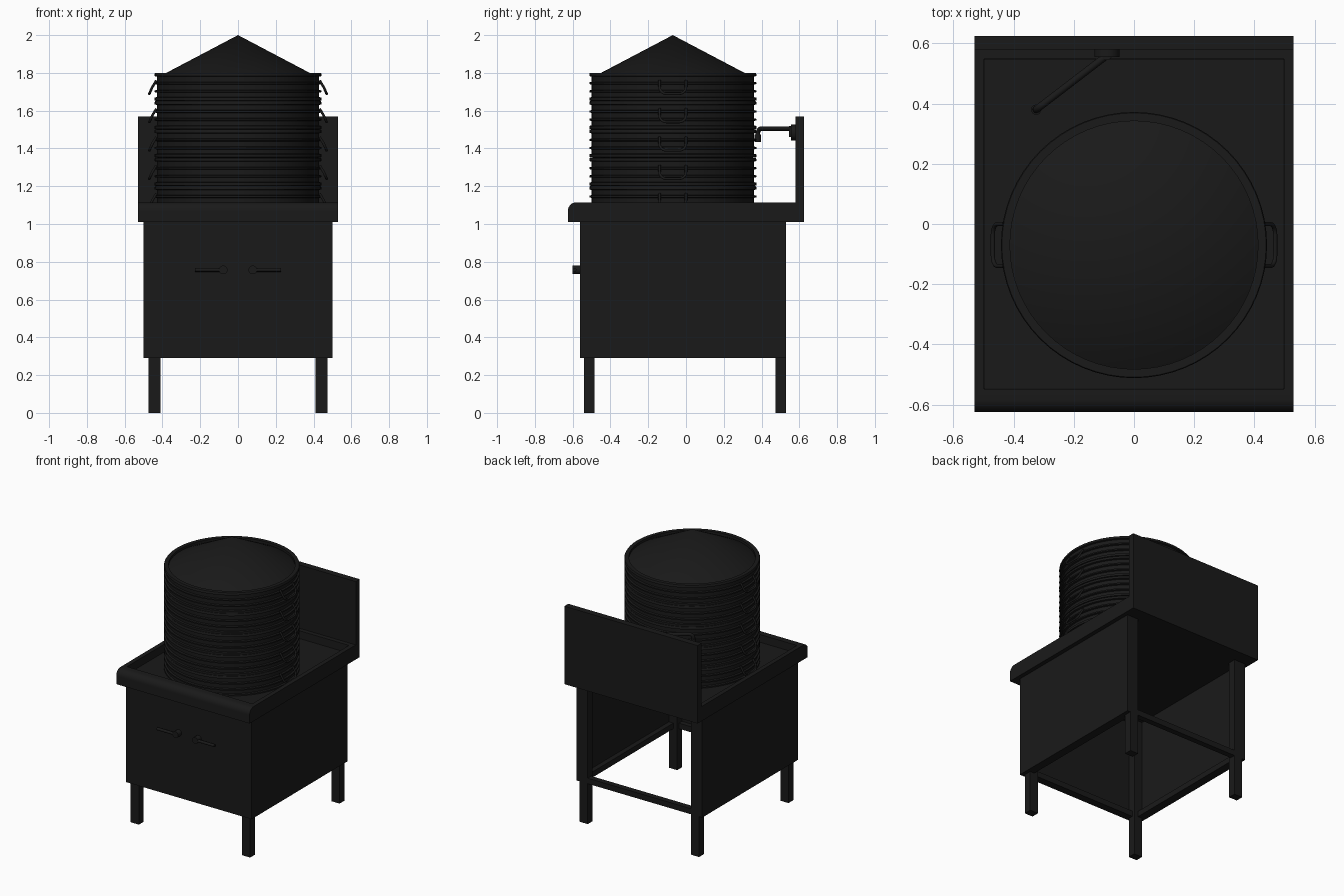
import bpy, bmesh, math
from mathutils import Vector, Matrix

if "Cube" in bpy.data.objects:
    bpy.data.objects.remove(bpy.data.objects["Cube"])

dark = bpy.data.materials.new("dark_steel")
dark.diffuse_color = (0.01, 0.01, 0.01, 1)
dark.use_nodes = True
dark.node_tree.nodes["Principled BSDF"].inputs["Base Color"].default_value = dark.diffuse_color


def finish(name, bm, smooth=False):
    bmesh.ops.recalc_face_normals(bm, faces=bm.faces[:])
    me = bpy.data.meshes.new(name)
    bm.to_mesh(me)
    bm.free()
    ob = bpy.data.objects.new(name, me)
    bpy.context.collection.objects.link(ob)
    me.materials.append(dark)
    if smooth:
        bpy.ops.object.select_all(action='DESELECT')
        ob.select_set(True)
        bpy.context.view_layer.objects.active = ob
        bpy.ops.object.shade_smooth_by_angle(angle=math.radians(35))
    return ob


def box(name, x0, x1, y0, y1, z0, z1):
    bm = bmesh.new()
    m = Matrix.Translation(((x0 + x1) / 2, (y0 + y1) / 2, (z0 + z1) / 2))
    bmesh.ops.create_cube(bm, size=1, matrix=m @ Matrix.Diagonal((x1 - x0, y1 - y0, z1 - z0, 1)))
    return finish(name, bm)


def lathe(name, profile, loc, closed=False, n=64):
    bm = bmesh.new()
    vs = [bm.verts.new((r, 0, z)) for r, z in profile]
    pairs = list(zip(vs, vs[1:])) + ([(vs[-1], vs[0])] if closed else [])
    es = [bm.edges.new(p) for p in pairs]
    bmesh.ops.spin(bm, geom=vs + es, cent=(0, 0, 0), axis=(0, 0, 1), angle=2 * math.pi, steps=n)
    bmesh.ops.remove_doubles(bm, verts=bm.verts[:], dist=1e-4)
    bmesh.ops.translate(bm, verts=bm.verts[:], vec=loc)
    return finish(name, bm, True)


def rod(name, a, b, r, n=16):
    a, b = Vector(a), Vector(b)
    d = b - a
    bm = bmesh.new()
    m = Matrix.Translation((a + b) / 2) @ d.to_track_quat('Z', 'Y').to_matrix().to_4x4()
    bmesh.ops.create_cone(bm, cap_ends=True, segments=n, radius1=r, radius2=r, depth=d.length, matrix=m)
    return finish(name, bm, True)


def tube(name, pts, r):
    cu = bpy.data.curves.new(name, 'CURVE')
    cu.dimensions = '3D'
    cu.bevel_depth = r
    cu.bevel_resolution = 3
    cu.use_fill_caps = True
    cu.materials.append(dark)
    sp = cu.splines.new('POLY')
    sp.points.add(len(pts) - 1)
    for p, c in zip(sp.points, pts):
        p.co = (*c, 1)
    sp.use_smooth = True
    ob = bpy.data.objects.new(name, cu)
    bpy.context.collection.objects.link(ob)


# worktop: bullnose front and backsplash in one profile, with a sunken tray
prof = [(-0.625, 1.01), (0.625, 1.01), (0.625, 1.57), (0.58, 1.57), (0.58, 1.115)]
prof += [(-0.58 - 0.045 * math.sin(a), 1.07 + 0.045 * math.cos(a))
         for a in [math.pi / 2 * i / 8 for i in range(9)]]
bm = bmesh.new()
f = bm.faces.new([bm.verts.new((-0.53, y, z)) for y, z in prof])
ex = bmesh.ops.extrude_face_region(bm, geom=[f])
bmesh.ops.translate(bm, vec=(1.06, 0, 0), verts=[v for v in ex['geom'] if isinstance(v, bmesh.types.BMVert)])
bmesh.ops.recalc_face_normals(bm, faces=bm.faces[:])
top = [f for f in bm.faces if f.normal.z > 0.99 and f.calc_area() > 0.5]
bmesh.ops.inset_individual(bm, faces=top, thickness=0.045)
bmesh.ops.inset_individual(bm, faces=top, thickness=0.002, depth=-0.055)
finish("worktop", bm, True)

# cabinet panels, open at the back and underneath
box("front_panel", -0.5, 0.5, -0.56, -0.54, 0.29, 1.01)
for s, side in ((-1, "left"), (1, "right")):
    xs = sorted((s * 0.5, s * 0.475))
    box(side + "_panel", *xs, -0.54, 0.53, 0.29, 1.01)
    xs = sorted((s * 0.475, s * 0.41))
    box(side + "_front_leg", *xs, -0.54, -0.485, 0, 1.01)
    box(side + "_back_leg", *xs, 0.475, 0.53, 0, 1.01)
    xs = sorted((s * 0.475, s * 0.44))
    box(side + "_rail", *xs, -0.485, 0.475, 0.29, 0.33)
    # lever handles on the front
    rod(side + "_handle_knob", (s * 0.078, -0.56, 0.757), (s * 0.078, -0.6, 0.757), 0.023, 24)
    rod(side + "_handle_lever", (s * 0.078, -0.59, 0.757), (s * 0.228, -0.59, 0.757), 0.01)
box("back_rail", -0.41, 0.41, 0.49, 0.53, 0.29, 0.33)
box("front_rail", -0.41, 0.41, -0.54, -0.505, 0.29, 0.33)

# stacked steamer tiers with raised bands and drooping side handles
CY = -0.07
wall, band = 0.43, 0.442
for i in range(5):
    z = 1.05 + 0.15 * i
    pr = [(0.412, 0.0)]
    for a, b in ((0.001, 0.022), (0.045, 0.06), (0.088, 0.103), (0.13, 0.148)):
        pr += [(wall, a), (band, a + 0.003), (band, b - 0.003), (wall, b)]
    pr[-1] = (band - 0.003, 0.15)
    pr += [(0.412, 0.15)]
    lathe(f"steamer_tier_{i + 1}", pr, (0, CY, z), closed=True)
    arc = [(-0.07, 0), (-0.07, 0.45)]
    arc += [(-0.035 - 0.035 * math.cos(t), 0.5 + 0.5 * math.sin(t))
            for t in [math.pi / 2 * k / 6 for k in range(1, 7)]]
    arc += [(-y, t) for y, t in reversed(arc)]
    for s in (-1, 1):
        pts = [(s * (0.432 + 0.037 * t ** 0.8), CY + y, z + 0.11 - 0.07 * t) for y, t in arc]
        tube(f"tier_handle_{i + 1}_{'left' if s < 0 else 'right'}", pts, 0.007)

# conical lid sunk inside the top rim
lathe("lid", [(0, 2.0), (0.414, 1.782), (0.414, 1.772), (0, 1.99)], (0, CY, 0))

# swivelling wall tap
rod("tap_flange", (-0.09, 0.583, 1.484), (-0.09, 0.555, 1.484), 0.042, 24)
rod("tap_body", (-0.09, 0.56, 1.46), (-0.09, 0.56, 1.518), 0.016)
a, b = Vector((-0.09, 0.56, 1.505)), Vector((-0.325, 0.38, 1.505))
d = (b - a).normalized()
bend = [b - d * 0.03 + d * 0.03 * math.sin(t) - Vector((0, 0, 0.03 * (1 - math.cos(t))))
        for t in [math.pi / 2 * k / 6 for k in range(7)]]
tube("tap_spout", [a] + bend + [b - Vector((0, 0, 0.06))], 0.012)
rod("tap_nozzle", b - Vector((0, 0, 0.03)), b - Vector((0, 0, 0.07)), 0.017)
